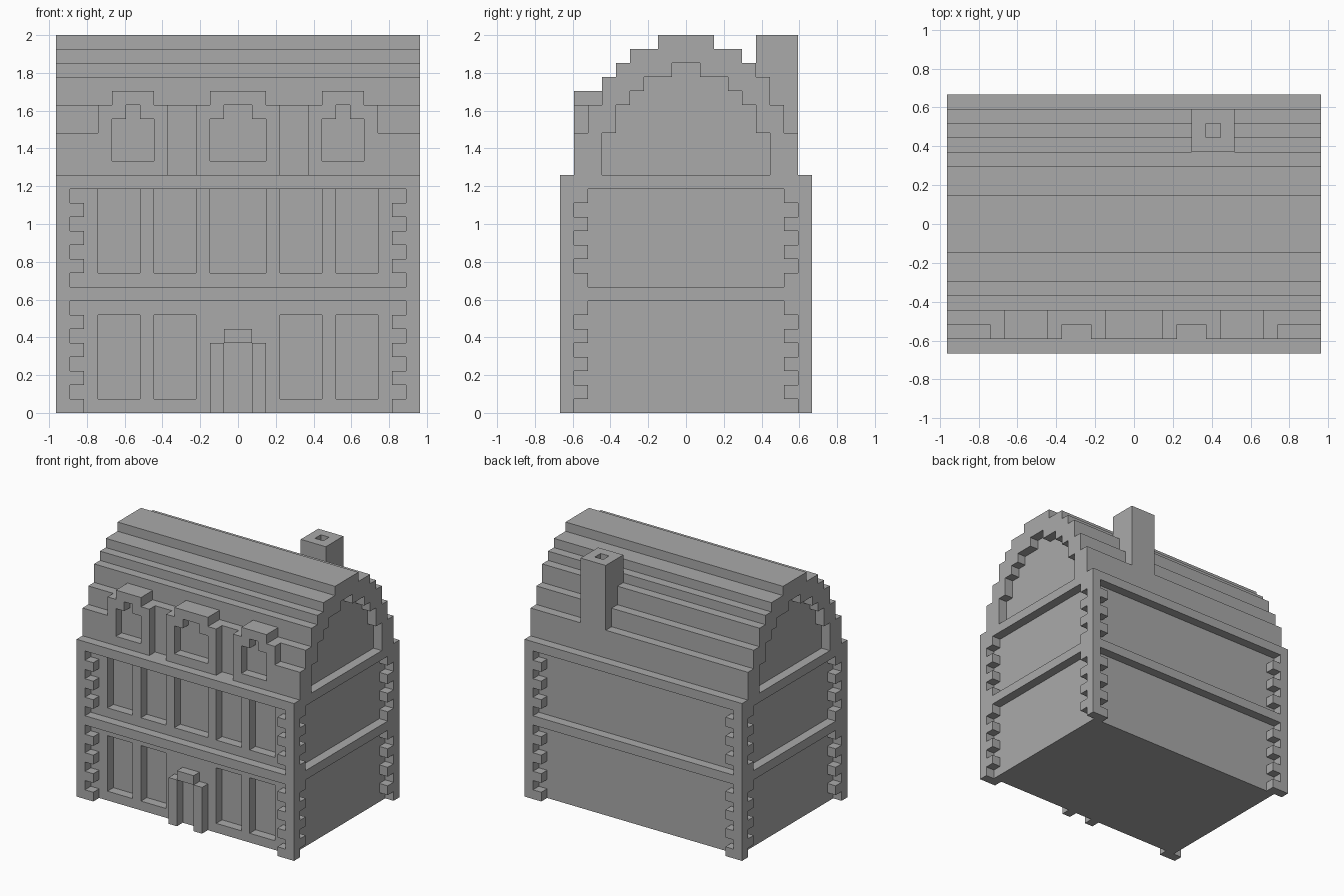
import bpy
import bmesh

U = 2 / 27  # one block of the building grid

if "Cube" in bpy.data.objects:
    bpy.data.objects.remove(bpy.data.objects["Cube"])

stone = bpy.data.materials.new("grey stone")
stone.use_nodes = True
GREY = (0.4, 0.4, 0.4, 1)
stone.diffuse_color = GREY
stone.node_tree.nodes["Principled BSDF"].inputs["Base Color"].default_value = GREY


def prism(bm, profile, axis, start, end):
    """Extrude a closed profile along x (profile is y, z) or y (profile is x, z)."""
    def place(p, depth):
        co = (depth, p[0], p[1]) if axis == "x" else (p[0], depth, p[1])
        return bm.verts.new([c * U for c in co])
    low = [place(p, start) for p in profile]
    high = [place(p, end) for p in profile]
    n = len(profile)
    bm.faces.new(low)
    bm.faces.new(high[::-1])
    for i in range(n):
        j = (i + 1) % n
        bm.faces.new((low[j], low[i], high[i], high[j]))


def box(bm, x, y, z):
    prism(bm, [(x[0], z[0]), (x[1], z[0]), (x[1], z[1]), (x[0], z[1])], "y", *y)


def finish(bm, name):
    bmesh.ops.recalc_face_normals(bm, faces=bm.faces)
    mesh = bpy.data.meshes.new(name)
    bm.to_mesh(mesh)
    bm.free()
    mesh.materials.append(stone)
    obj = bpy.data.objects.new(name, mesh)
    bpy.context.collection.objects.link(obj)
    return obj


def carve(obj, cutter_bm):
    """Cut the recesses out of a part and discard the cutter."""
    cutter = finish(cutter_bm, "cutter")
    cutter.hide_render = True
    mod = obj.modifiers.new("recess", "BOOLEAN")
    mod.operation, mod.solver, mod.object = "DIFFERENCE", "EXACT", cutter
    bpy.context.view_layer.objects.active = obj
    bpy.ops.object.modifier_apply(modifier=mod.name)
    bpy.data.objects.remove(cutter)


def span(side, a, b):
    """Mirror a range to the chosen side."""
    return sorted((side * a, side * b))


def stepped(steps, base):
    """Symmetric stepped profile from (half width, top height) pairs."""
    right, z = [], base
    for half, top in steps:
        right += [(half, z), (half, top)]
        z = top
    return right + [(-p, h) for p, h in reversed(right)]


# Main walls with recessed windows
bm = bmesh.new()
box(bm, (-12, 12), (-8, 8), (0, 16))
walls = finish(bm, "walls")
bm = bmesh.new()
for side in (-1, 1):
    for a, b in ((3, 6), (7, 10)):
        box(bm, span(side, a, b), (-9, -7), (1, 7))
        box(bm, span(side, a, b), (-9, -7), (10, 16.5))
box(bm, (-2, 2), (-9, -7), (10, 16.5))
carve(walls, bm)

# Floor bands
for name, z in (("middle_band", 8), ("upper_band", 16)):
    bm = bmesh.new()
    box(bm, (-13, 13), (-9, 9), (z, z + 1))
    finish(bm, name)

# Corner posts with alternating quoins
for sx, x_name in ((1, "left"), (-1, "right")):
    for sy, y_name in ((-1, "front"), (1, "back")):
        bm = bmesh.new()
        for z in range(16):
            if z == 8:
                continue
            reach_x, reach_y = (11, 8) if z % 2 == 0 else (12, 7)
            box(bm, span(sx, reach_x, 13), span(sy, reach_y, 9), (z, z + 1))
        finish(bm, f"{y_name}_{x_name}_quoins")

# Door surround
bm = bmesh.new()
for side in (-1, 1):
    box(bm, span(side, 1, 2), (-9, -8), (0, 5))
box(bm, (-1, 1), (-9, -8), (5, 6))
finish(bm, "door_surround")

# Stepped roof with sunken gables
roof_steps = [(8, 20), (7, 22), (6, 24), (5, 25), (4, 26), (2, 27)]
profile = stepped(roof_steps, 17)
profile[-2:] = [(-7, 20), (-7, 17)]
bm = bmesh.new()
prism(bm, [p for i, p in enumerate(profile) if i == 0 or p != profile[i - 1]],
      "x", -13, 13)
roof = finish(bm, "roof")
gable = stepped([(6, 20), (5, 22), (4, 23), (3, 24), (1, 25)], 17)
gable[0], gable[-1] = (6, 16.5), (-6, 16.5)
bm = bmesh.new()
for side in (-1, 1):
    prism(bm, gable, "x", *span(side, 12, 14))
carve(roof, bm)

# Front eaves beside the dormers
bm = bmesh.new()
for side in (-1, 1):
    box(bm, span(side, 10, 13), (-8, -7), (17, 20))
finish(bm, "front_eaves")

# Dormers with stepped window openings
for name, centre, half in (("right", -7.5, 2.5), ("middle", 0, 3), ("left", 7.5, 2.5)):
    def shifted(steps, base):
        return [(centre + p, z) for p, z in stepped(steps, base)]
    bm = bmesh.new()
    prism(bm, shifted([(half, 22), (half - 1, 23)], 17), "y", -8, -7)
    dormer = finish(bm, f"{name}_dormer")
    bm = bmesh.new()
    prism(bm, shifted([(half - 1, 21), (half - 2, 22)], 18), "y", -9, -6)
    carve(dormer, bm)
    bm = bmesh.new()
    box(bm, (centre - half + 1, centre + half - 1), (-7, -6), (22, 23))
    finish(bm, f"{name}_dormer_cap")

# Chimney with flue
bm = bmesh.new()
box(bm, (4, 7), (5, 8), (19, 27))
chimney = finish(bm, "chimney")
bm = bmesh.new()
box(bm, (5, 6), (6, 7), (26, 28))
carve(chimney, bm)
